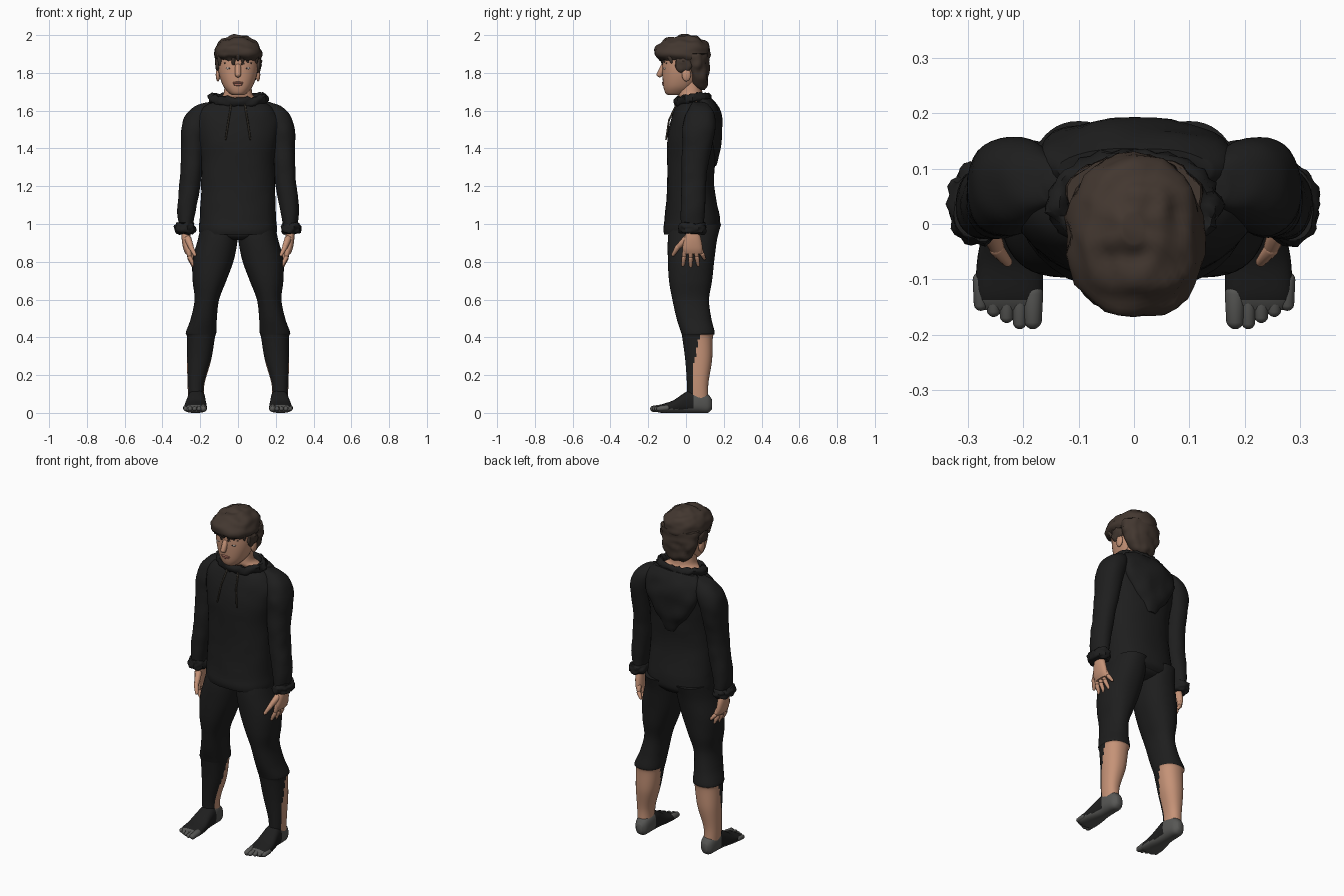
import bpy, bmesh, math
from mathutils import Vector, noise

if "Cube" in bpy.data.objects:
    bpy.data.objects.remove(bpy.data.objects["Cube"])


def material(name, r, g, b):
    m = bpy.data.materials.new(name)
    m.use_nodes = True
    m.diffuse_color = (r, g, b, 1)
    bsdf = m.node_tree.nodes["Principled BSDF"]
    bsdf.inputs["Base Color"].default_value = (r, g, b, 1)
    bsdf.inputs["Roughness"].default_value = 0.8
    return m


CLOTH = material("black cloth", .013, .013, .013)
SKIN = material("skin", .56, .29, .185)
HAIR = material("brown hair", .055, .038, .029)
GREY = material("grey sock", .095, .095, .09)
CORD = material("dark cord", .045, .038, .028)
DARK = material("dark eye", .02, .014, .012)
WHITE = material("eye white", .45, .4, .37)
LIP = material("lips", .38, .15, .11)


def finish(name, bm, mats, rule=None, rough=0, freq=20):
    """Roughen the surface, colour the faces by a rule and make the object."""
    bmesh.ops.recalc_face_normals(bm, faces=bm.faces)
    bm.normal_update()
    moves = [(v, v.normal * noise.noise(v.co * freq) * rough) for v in bm.verts]
    for v, d in moves:
        v.co += d
    if rule:
        for f in bm.faces:
            f.material_index = rule(f.calc_center_median())
    me = bpy.data.meshes.new(name)
    bm.to_mesh(me)
    bm.free()
    for m in mats:
        me.materials.append(m)
    ob = bpy.data.objects.new(name, me)
    bpy.context.collection.objects.link(ob)
    bpy.ops.object.select_all(action='DESELECT')
    ob.select_set(True)
    bpy.context.view_layer.objects.active = ob
    bpy.ops.object.shade_smooth_by_angle(angle=math.radians(50))
    return ob


def spline(a, b, c, d, t):
    """Smooth blend from ring b to ring c."""
    return [q + .5 * t * (r - p + t * (2*p - 5*q + 4*r - s + t * (3*(q - r) + s - p)))
            for p, q, r, s in zip(a, b, c, d)]


def loft(name, rings, mats, side=1, axis='Z', sides=32, steps=5, power=.9, **kw):
    """Skin rings of (position, low a, high a, low b, high b) along an axis."""
    ext = [rings[0], *rings, rings[-1]]
    fine = [spline(*ext[i:i + 4], k / steps) for i in range(len(rings) - 1) for k in range(steps)]
    fine.append(rings[-1])
    bm = bmesh.new()
    loops = []
    for t, a0, a1, b0, b1 in fine:
        loop = []
        for k in range(sides):
            w = math.tau * k / sides
            c, s = math.cos(w), math.sin(w)
            a = (a0 + a1) / 2 + (a1 - a0) / 2 * math.copysign(abs(c) ** power, c)
            b = (b0 + b1) / 2 + (b1 - b0) / 2 * math.copysign(abs(s) ** power, s)
            co = (a * side, b, t) if axis == 'Z' else (a * side, t, b)
            loop.append(bm.verts.new(co))
        loops.append(loop)
    for lo, hi in zip(loops, loops[1:]):
        for k in range(sides):
            n = (k + 1) % sides
            bm.faces.new((lo[k], lo[n], hi[n], hi[k]))
    bm.faces.new(loops[0])
    bm.faces.new(loops[-1])
    return finish(name, bm, mats, **kw)


def sym(rows):
    """Rings centred on x = 0: (z, half width, front, back)."""
    return [(z, -w, w, y0, y1) for z, w, y0, y1 in rows]


def blob(name, loc, scale, mat, side=1, **kw):
    bm = bmesh.new()
    bmesh.ops.create_uvsphere(bm, u_segments=20, v_segments=12, radius=1)
    for v in bm.verts:
        v.co = Vector(a * b for a, b in zip(v.co, scale)) + Vector(loc)
        v.co.x *= side
    return finish(name, bm, [mat], **kw)


def rod(name, p, q, r, mat, side=1, tip=.7):
    """Round-ended tapering rod from p to q."""
    p, q = Vector(p), Vector(q)
    turn = (q - p).to_track_quat('Z', 'Y')
    bm = bmesh.new()
    bmesh.ops.create_uvsphere(bm, u_segments=12, v_segments=10, radius=r)
    for v in bm.verts:
        if v.co.z > 0:
            v.co.x *= tip
            v.co.y *= tip
            v.co.z += (q - p).length - r
        v.co = turn @ v.co + p
        v.co.x *= side
    return finish(name, bm, [mat])


# Hooded top
loft("sweater_body", sym([
    (.945, .2, -.115, .155), (.975, .205, -.12, .18), (1.04, .202, -.11, .178),
    (1.2, .196, -.1, .15), (1.35, .196, -.1, .155), (1.45, .21, -.1, .165),
    (1.55, .22, -.08, .17), (1.61, .19, -.06, .15), (1.645, .14, -.04, .12)]),
    [CLOTH], rough=.004, freq=14)
loft("hood", sym([
    (1.31, .03, .1, .16), (1.4, .1, .08, .182), (1.52, .17, .06, .192),
    (1.61, .175, .04, .172), (1.66, .14, .06, .135)]), [CLOTH], rough=.012, freq=13)

# Rolled collar, dipping at the front
bm = bmesh.new()
around, tube = 48, 12
grid = []
for i in range(around):
    w = math.tau * i / around
    c, s = math.cos(w), math.sin(w)
    ring = []
    for j in range(tube):
        u = math.tau * j / tube
        r = 1 + .17 * math.cos(u)
        z = 1.655 + .012 * c * c + .01 * s + .024 * math.sin(u)
        ring.append(bm.verts.new((.135 * r * c, .035 + .085 * r * s, z)))
    grid.append(ring)
for i in range(around):
    for j in range(tube):
        a, b = grid[i], grid[(i + 1) % around]
        k = (j + 1) % tube
        bm.faces.new((a[j], b[j], b[k], a[k]))
finish("collar", bm, [CLOTH], rough=.014, freq=45)

# Neck, head and nose
loft("neck", sym([(1.6, .13, -.02, .12), (1.65, .122, -.02, .11), (1.68, .082, -.04, .09),
                  (1.72, .072, -.04, .085), (1.78, .07, -.04, .085)]), [SKIN])
loft("head", sym([
    (1.682, .03, -.095, -.03), (1.695, .05, -.11, .01), (1.73, .078, -.12, .05),
    (1.79, .1, -.125, .08), (1.85, .108, -.126, .095), (1.91, .105, -.12, .1),
    (1.96, .07, -.08, .07)]), [SKIN])
rod("nose", (0, -.118, 1.835), (0, -.147, 1.778), .016, SKIN, tip=1.05)
blob("upper_lip", (0, -.119, 1.748), (.03, .009, .006), LIP)
blob("lower_lip", (0, -.117, 1.738), (.024, .009, .007), LIP)

# Hair
loft("hair_top", sym([
    (1.868, .114, -.135, .12), (1.895, .124, -.168, .126), (1.93, .12, -.162, .124),
    (1.965, .098, -.125, .105), (1.99, .06, -.075, .065), (1.999, .02, -.035, .02)]),
    [HAIR], rough=.014, freq=24)
loft("hair_back", sym([
    (1.71, .04, .05, .1), (1.74, .075, .025, .112), (1.8, .108, .01, .118),
    (1.85, .12, -.01, .122), (1.9, .12, -.02, .122)]), [HAIR], rough=.014, freq=24)
for i in range(-4, 5):
    x = i * .024
    y = -.145 + abs(x) * .6
    drop = .012 * (i % 3)
    rod("fringe_lock", (x, y, 1.895), (x * 1.02, y + .012, 1.862 - drop), .017, HAIR, tip=.5)


def trouser_colour(c):
    edge = .04 + max(0, c.z - .25) * .2
    return 1 if c.z < .415 and c.y > edge else 0


def foot_colour(c):
    if c.y < -.14 or c.z < .02 or c.y > .035:
        return 1
    return 0


# Pelvis joining the legs
loft("pelvis", sym([(.915, .04, -.06, .1), (.94, .15, -.09, .15), (1, .185, -.09, .17)]), [CLOTH])

for side, tag in ((1, "left_"), (-1, "right_")):
    # Sleeve and ruffled cuff
    loft(tag + "sleeve", [
        (.98, .24, .312, -.025, .095), (1.08, .222, .322, -.028, .1), (1.2, .2, .31, -.025, .105),
        (1.3, .188, .302, -.025, .115), (1.42, .175, .302, -.02, .14), (1.51, .16, .3, -.02, .157),
        (1.58, .14, .275, 0, .152), (1.625, .13, .225, .025, .125), (1.645, .12, .17, .04, .1)],
        [CLOTH], side, rough=.004, freq=16)
    loft(tag + "cuff", [
        (.95, .245, .31, -.015, .085), (.957, .232, .33, -.034, .104), (.985, .229, .335, -.036, .108),
        (1.005, .235, .325, -.03, .1)], [CLOTH], side, rough=.012, freq=50)

    # Hand
    loft(tag + "palm", [
        (.84, .25, .278, -.008, .084), (.87, .25, .29, -.018, .088), (.92, .252, .298, -.01, .08),
        (.97, .252, .298, .005, .065)], [SKIN], side, sides=20)
    for y, tip, low in ((-.004, -.017, .775), (.024, .025, .765), (.05, .066, .775), (.073, .1, .81)):
        knuckle = (.255, (y + tip) / 2, (.86 + low) / 2 + .005)
        rod(tag + "finger", (.265, y, .87), knuckle, .014, SKIN, side, .9)
        rod(tag + "finger_tip", knuckle, (.232, tip, low), .0125, SKIN, side)
    rod(tag + "thumb", (.265, 0, .92), (.245, -.05, .87), .019, SKIN, side, .8)
    rod(tag + "thumb_tip", (.248, -.045, .876), (.225, -.073, .83), .014, SKIN, side)

    # Leg with the trouser torn open over the calf
    loft(tag + "leg", [
        (.05, .18, .262, .005, .12), (.15, .178, .267, .005, .118), (.28, .142, .27, -.004, .138),
        (.4, .122, .27, -.02, .142), (.425, .115, .276, -.026, .152), (.5, .112, .25, -.05, .134),
        (.6, .1, .23, -.072, .122), (.7, .062, .24, -.09, .138), (.81, .022, .24, -.096, .15),
        (.92, .002, .212, -.096, .165), (1, .004, .195, -.085, .186)],
        [CLOTH, SKIN], side, sides=48, steps=8, rule=trouser_colour)

    # Foot and toes
    loft(tag + "foot", [
        (-.155, .172, .272, .006, .03), (-.13, .165, .285, 0, .045), (-.07, .165, .284, 0, .065),
        (-.02, .17, .275, 0, .098), (.02, .172, .268, 0, .12), (.07, .174, .265, 0, .12),
        (.115, .182, .256, 0, .1), (.138, .2, .238, .02, .07)],
        [CLOTH, GREY], side, axis='Y', power=.8, rule=foot_colour)
    for i in range(5):
        r = .019 if i == 0 else .0145
        x = .183 + i * .0235
        y = -.19 + .011 * max(0, i - 1)
        rod(tag + "toe", (x, -.125 + .006 * i, .026), (x, y, .02), r, GREY, side, .9)

    # Face, ear, side hair and drawstring
    blob(tag + "eye", (.043, -.109, 1.824), (.02, .009, .008), WHITE, side)
    blob(tag + "iris", (.042, -.114, 1.824), (.009, .006, .0085), DARK, side)
    rod(tag + "eyelid", (.022, -.118, 1.828), (.066, -.103, 1.831), .0045, DARK, side)
    rod(tag + "eyebrow", (.02, -.122, 1.847), (.074, -.1, 1.852), .006, HAIR, side)
    blob(tag + "ear", (.106, .002, 1.79), (.012, .024, .035), SKIN, side)
    blob(tag + "sideburn", (.102, -.015, 1.85), (.02, .045, .05), HAIR, side, rough=.012, freq=40)
    rod(tag + "drawstring", (.036, -.05, 1.635), (.05, -.09, 1.55), .005, CORD, side, 1)
    rod(tag + "drawstring_end", (.05, -.09, 1.55), (.066, -.106, 1.445), .005, CORD, side, 1)
